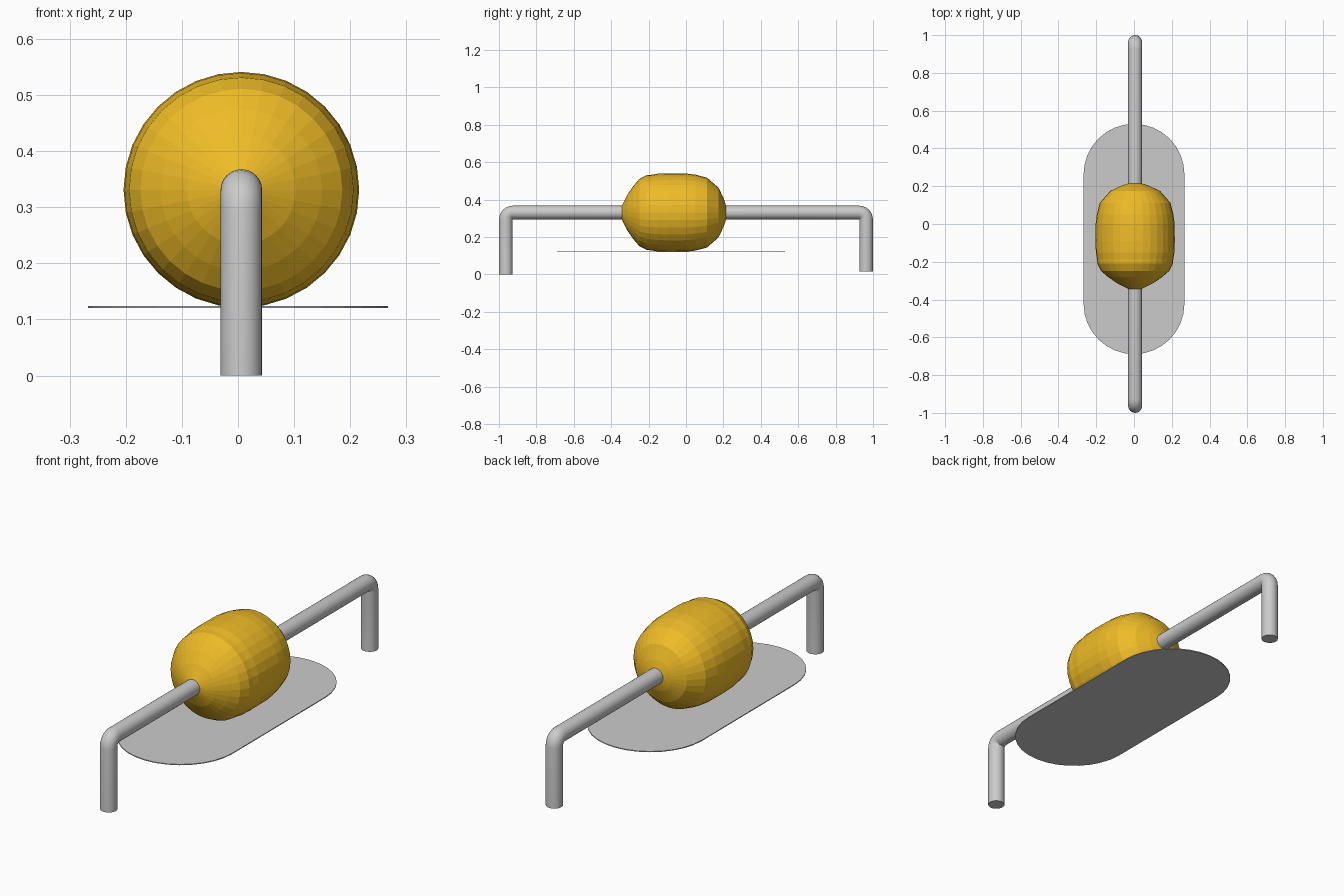
import bpy, bmesh
from math import sin, cos, pi
from mathutils import Vector

if "Cube" in bpy.data.objects:
    bpy.data.objects.remove(bpy.data.objects["Cube"])

CX, CZ = 0.006, 0.331      # rod and float axis
R = 0.037                  # rod radius


def finish(bm, name, smooth=False, color=None):
    bmesh.ops.recalc_face_normals(bm, faces=bm.faces[:])
    me = bpy.data.meshes.new(name)
    bm.to_mesh(me)
    bm.free()
    ob = bpy.data.objects.new(name, me)
    bpy.context.collection.objects.link(ob)
    if color:
        mat = bpy.data.materials.new(name + "_paint")
        mat.diffuse_color = color
        mat.use_nodes = True
        mat.node_tree.nodes["Principled BSDF"].inputs["Base Color"].default_value = mat.diffuse_color
        me.materials.append(mat)
    if smooth:
        bpy.context.view_layer.objects.active = ob
        ob.select_set(True)
        bpy.ops.object.shade_smooth_by_angle(angle=0.7)
        ob.select_set(False)
    return ob


def loft(bm, rings):
    """Bridge consecutive closed rings of points and cap both ends."""
    loops = [[bm.verts.new(p) for p in ring] for ring in rings]
    n = len(loops[0])
    for a, b in zip(loops, loops[1:]):
        for i in range(n):
            j = (i + 1) % n
            bm.faces.new((a[i], a[j], b[j], b[i]))
    bm.faces.new(loops[0])
    bm.faces.new(loops[-1])


# Bent rod: front leg, elbow, long bar, elbow, back leg
YL = 0.963
steps = 6
path = [(-YL, 0.0, 0.0)]   # y, z, heading angle from vertical
for k in range(steps + 1):
    a = k / steps * pi / 2
    path.append((-YL + R - R * cos(a), CZ - R + R * sin(a), a))
for k in range(steps + 1):
    a = k / steps * pi / 2
    path.append((YL - R + R * sin(a), CZ - R + R * cos(a), pi / 2 + a))
path.append((YL, 0.015, pi))

rings = []
for y, z, a in path:
    side = Vector((0, -cos(a), sin(a)))
    ring = []
    for i in range(24):
        t = 2 * pi * i / 24
        # keep the inner side of the elbow just off its pivot
        ring.append(Vector((CX, y, z)) + Vector((R * cos(t), 0, 0))
                    + side * (R * 0.99 * sin(t)))
    rings.append(ring)
bm = bmesh.new()
loft(bm, rings)
finish(bm, "bent_rod", smooth=True)

# Faceted barrel body turned around the rod (y, radius)
profile = [(-0.343, 0.037), (-0.313, 0.097), (-0.28, 0.144), (-0.249, 0.18),
           (-0.21, 0.2), (-0.185, 0.202), (-0.15, 0.208), (-0.09, 0.21),
           (0.0, 0.209), (0.05, 0.203), (0.112, 0.187), (0.175, 0.132),
           (0.203, 0.072), (0.214, 0.037)]
bm = bmesh.new()
loft(bm, [[(CX + r * cos(2 * pi * i / 32), y, CZ + r * sin(2 * pi * i / 32))
           for i in range(32)] for y, r in profile])
finish(bm, "barrel_body", color=(0.86, 0.5, 0.02, 1))

# Thin plate with rounded ends
W = 0.267
outline = []
for yc, start in ((0.263, 0), (-0.422, pi)):
    for k in range(17):
        a = start + pi * k / 16
        outline.append((W * cos(a), yc + W * sin(a)))
bm = bmesh.new()
loft(bm, [[(x, y, z) for x, y in outline] for z in (0.12, 0.124)])
finish(bm, "base_plate")
